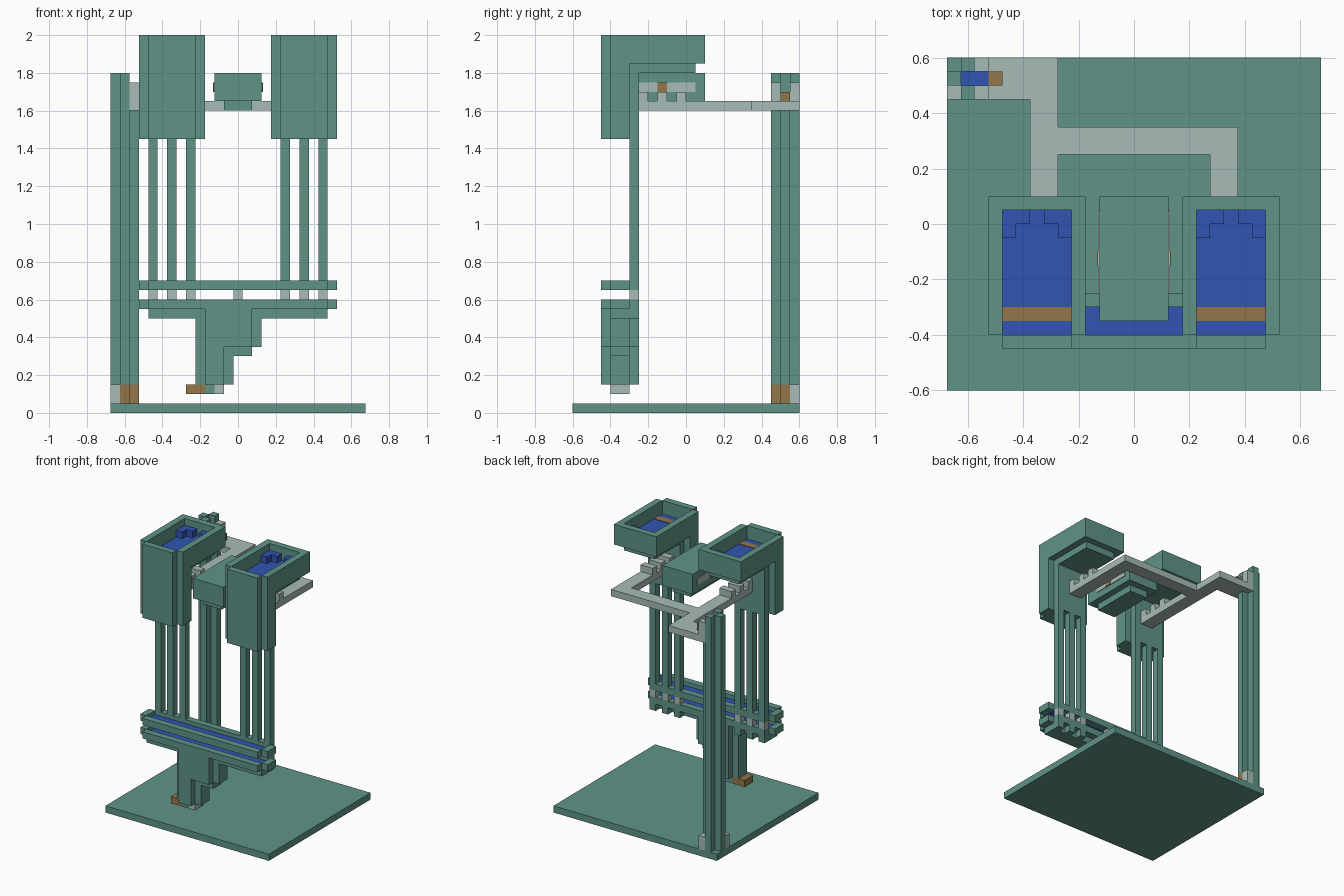
import bpy
import bmesh

cube = bpy.data.objects.get("Cube")
if cube:
    bpy.data.objects.remove(cube, do_unlink=True)


def material(name, red, green, blue):
    mat = bpy.data.materials.new(name)
    mat.use_nodes = True
    mat.diffuse_color = (red, green, blue, 1)
    shader = mat.node_tree.nodes["Principled BSDF"]
    shader.inputs["Base Color"].default_value = mat.diffuse_color
    return mat


GREEN = material("teal_green", .115, .296, .242)
BLUE = material("deep_blue", .03, .09, .445)
BROWN = material("bronze_brown", .296, .18, .07)
GREY = material("pale_grey", .39, .5, .468)

# Shared dimensions
BAR = .05            # thickness of every wall, rail and post
PAIR = BAR * 2
HEAD_X = .35         # middle of each head
BEAM_Y = -.35        # middle line of posts, troughs and stem
PILLAR_X, PILLAR_Y = -.6, .525
DECK = 1.6           # underside of the bridge
DECK_TOP = DECK + BAR
POOL = 1.9           # water level in the heads
INNER = .25          # inside width of a head
OUTER = INNER + PAIR


def block(name, mat, x, y, bottom, width, depth, height):
    """Box centred on x, y and standing on the bottom level."""
    bm = bmesh.new()
    bmesh.ops.create_cube(bm, size=1)
    bmesh.ops.scale(bm, vec=(width, depth, height), verts=bm.verts)
    bmesh.ops.translate(bm, vec=(x, y, bottom + height / 2), verts=bm.verts)
    mesh = bpy.data.meshes.new(name)
    bm.to_mesh(mesh)
    bm.free()
    mesh.materials.append(mat)
    ob = bpy.data.objects.new(name, mesh)
    bpy.context.collection.objects.link(ob)
    return ob


def cross(name, x, bottom, width, height):
    """Notched-corner post on the beam line."""
    return [block(name + "_core", GREEN, x, BEAM_Y, bottom, width, PAIR, height),
            block(name + "_ribs", GREEN, x, BEAM_Y, bottom, width - PAIR, PAIR * 2, height)]


def mirrored(*parts):
    for ob in parts:
        ob.modifiers.new("Mirror", "MIRROR").use_mirror_merge = False


def row(ob, x, y):
    """Three copies spaced along a direction."""
    array = ob.modifiers.new("Array", "ARRAY")
    array.count = 3
    array.use_relative_offset = False
    array.use_constant_offset = True
    array.constant_offset_displace = (x, y, 0)
    return ob


# Ground slab
block("base_slab", GREEN, 0, 0, 0, 1.35, 1.2, BAR)

# Corner pillar: four staves round a core, the two inner ones with brown feet
block("pillar_core", GREEN, PILLAR_X, PILLAR_Y, BAR, BAR, BAR, DECK)
for dx, dy in ((-1, 0), (1, 0), (0, -1), (0, 1)):
    x, y = PILLAR_X + dx * BAR, PILLAR_Y + dy * BAR
    foot = BROWN if dx > dy else GREEN
    top = DECK if dx > 0 else 1.8
    block("pillar_foot", foot, x, y, BAR, BAR, BAR, PAIR)
    block("pillar_stave", GREEN, x, y, BAR + PAIR, BAR, BAR, top - BAR - PAIR)
for side in (-1, 1):
    shift = side * BAR
    block("pillar_foot_corner", GREY, PILLAR_X + shift, PILLAR_Y + shift, BAR, BAR, BAR, PAIR)
    block("pillar_top_corner", GREY, PILLAR_X + BAR, PILLAR_Y + shift, DECK_TOP, BAR, BAR, PAIR)
block("pillar_top_channel", BLUE, PILLAR_X + BAR / 2, PILLAR_Y, DECK_TOP, PAIR, BAR, BAR)
block("pillar_top_peg", BROWN, PILLAR_X + PAIR, PILLAR_Y, DECK_TOP, BAR, BAR, BAR)

# Bridge from the pillar to both heads, with teeth on its arms
ARM_X = HEAD_X - BAR / 2
block("bridge_deck", GREY, -.425, PILLAR_Y, DECK, .3, BAR + PAIR, BAR)
block("bridge_link", GREY, -ARM_X, .4, DECK, PAIR, PAIR, BAR)
block("bridge_crossbar", GREY, 0, .3, DECK, ARM_X * 2 - PAIR, PAIR, BAR)
mirrored(block("bridge_arm", GREY, ARM_X, BAR, DECK, PAIR, .6, BAR),
         row(block("bridge_tooth", GREY, ARM_X, -.225, DECK_TOP, PAIR, BAR, BAR), 0, PAIR))

# Heads: walled pool with steps and a brown bar, on a notched post
RIM = POOL - BAR
WALL = BAR + PAIR
POOL_Y = -.175
POOL_DEPTH = .45
mirrored(block("head_back_wall", GREEN, HEAD_X, BAR * 1.5, RIM, INNER, BAR, WALL),
         block("head_front_wall", GREEN, HEAD_X, BEAM_Y - BAR * 1.5, RIM, INNER, BAR, WALL),
         block("head_floor", GREEN, HEAD_X, POOL_Y, RIM - BAR, INNER, POOL_DEPTH, BAR),
         block("pool", BLUE, HEAD_X, POOL_Y, RIM, INNER, POOL_DEPTH, BAR),
         block("pool_bar", BROWN, HEAD_X, BEAM_Y + BAR / 2, POOL, INNER, BAR, .004),
         *cross("head_post", HEAD_X, RIM - .4, OUTER, .4))
for side in (-1, 1):
    mirrored(
        block("head_side_wall", GREEN, HEAD_X + side * BAR * 3, -WALL, RIM, BAR, .5, WALL),
        block("pool_outer_step", BLUE, HEAD_X + side * PAIR, 0, POOL, BAR, PAIR, BAR),
        block("pool_inner_step", BLUE, HEAD_X + side * BAR, BAR / 2, POOL, BAR, BAR, BAR))

# Box between the heads, with a marked strip on each flank
BOX_Y = -INNER / 2
block("centre_box", GREEN, 0, BOX_Y, DECK_TOP, INNER, POOL_DEPTH, WALL)
block("centre_box_base", GREEN, 0, BOX_Y, DECK, INNER - PAIR, OUTER, BAR)
mirrored(block("centre_strip", GREY, INNER / 2, -PAIR, DECK_TOP + BAR, .01, .3, BAR),
         block("centre_mark", BROWN, INNER / 2, BOX_Y, DECK_TOP + BAR, .016, BAR, BAR))

# Two stacked troughs with blue channels
LOWER = .55
UPPER = LOWER + PAIR
LENGTH = .95
RAIL_GAP = BAR * 1.5
for name, level in (("lower_trough", LOWER), ("upper_trough", UPPER)):
    for side in (-1, 1):
        block(name + "_rail", GREEN, 0, BEAM_Y + side * RAIL_GAP, level, LENGTH, BAR, BAR)
    mirrored(block(name + "_end", GREEN, .5, BEAM_Y, level, BAR, PAIR, BAR))
    block(name + "_channel", BLUE, 0, BEAM_Y, level, LENGTH, PAIR, .02)
block("trough_underside", GREEN, 0, BEAM_Y, LOWER - BAR, LENGTH, PAIR, BAR)

# Columns hanging behind the posts, with grey feet and lower teeth
BACK_Y = BEAM_Y + RAIL_GAP
block("trough_link", GREY, 0, BACK_Y, LOWER + BAR, BAR, BAR, BAR)
for name, mat, bottom, height in (("column", GREEN, UPPER, RIM - .4 - UPPER),
                                  ("column_foot", GREY, LOWER + BAR, BAR),
                                  ("trough_tooth", GREEN, LOWER - BAR, BAR)):
    part = block(name, mat, HEAD_X - PAIR, BACK_Y, bottom, BAR, BAR, height)
    mirrored(row(part, PAIR, 0))

# Stepped stem and its tip
cross("upper_stem", -BAR, LOWER - .2, OUTER, .2)
cross("lower_stem", -INNER / 2, WALL, .2, .2)
block("stem_step", GREEN, BAR / 2, BEAM_Y, .3, PAIR, PAIR, BAR)
for name, mat, x, width in (("stem_tip", GREEN, -WALL, BAR),
                            ("stem_tip_grey", GREY, -PAIR, BAR),
                            ("stem_tip_brown", BROWN, -.225, PAIR)):
    block(name, mat, x, BEAM_Y, PAIR, width, PAIR, BAR)
